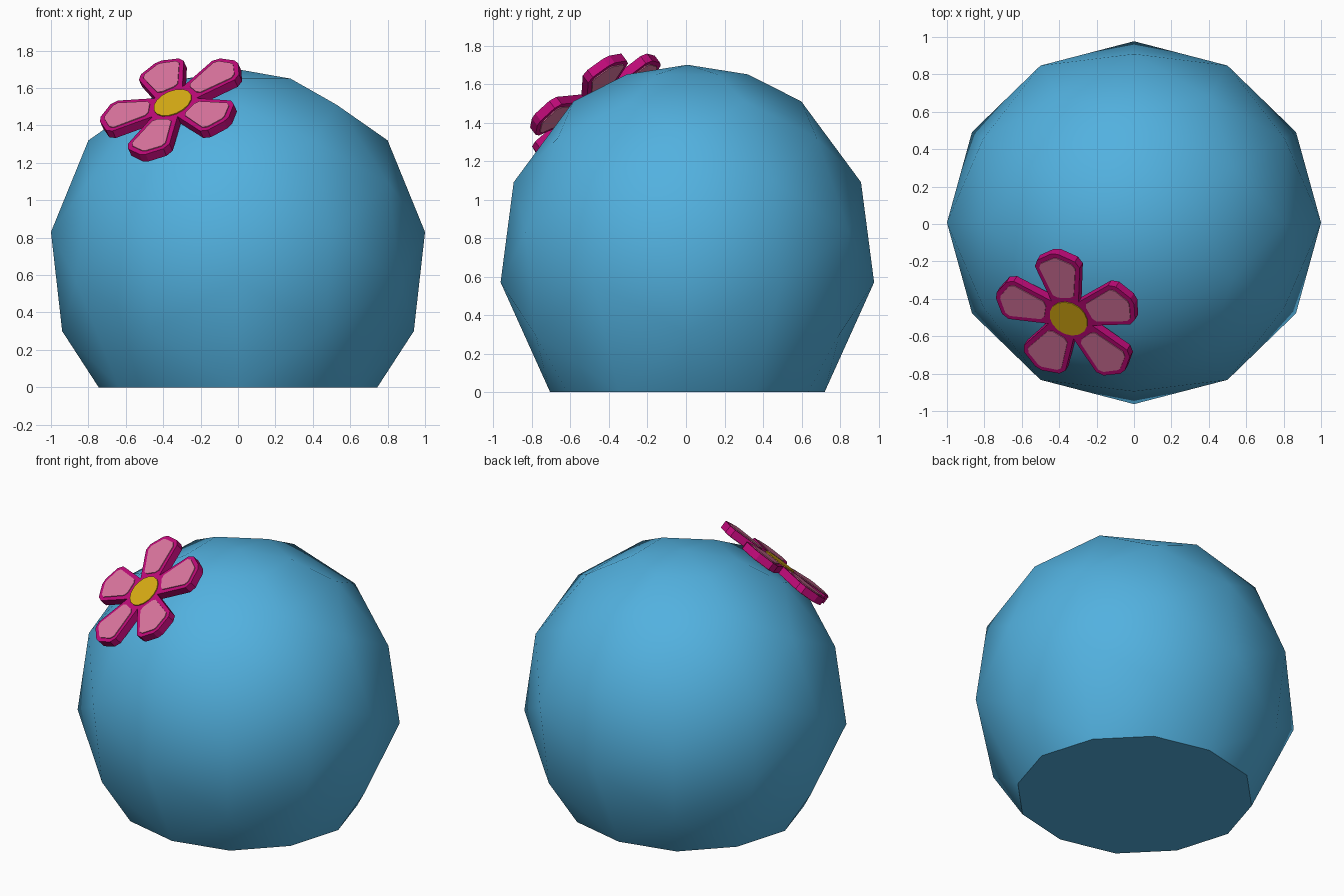
import bpy, bmesh, math
from mathutils import Vector, Matrix

if "Cube" in bpy.data.objects:
    bpy.data.objects.remove(bpy.data.objects["Cube"])


def material(name, rgb):
    m = bpy.data.materials.new(name)
    m.diffuse_color = (*rgb, 1)
    m.use_nodes = True
    m.node_tree.nodes["Principled BSDF"].inputs["Base Color"].default_value = m.diffuse_color
    return m


blue = material("sky blue", (0.085, 0.44, 0.74))
pink = material("petal pink", (0.72, 0.18, 0.35))
magenta = material("magenta rim", (0.52, 0.003, 0.19))
yellow = material("yellow centre", (0.70, 0.42, 0.007))


def finish(bm, name, mat, matrix=None):
    bmesh.ops.recalc_face_normals(bm, faces=bm.faces[:])
    me = bpy.data.meshes.new(name)
    bm.to_mesh(me)
    bm.free()
    ob = bpy.data.objects.new(name, me)
    bpy.context.collection.objects.link(ob)
    me.materials.append(mat)
    if matrix is not None:
        ob.matrix_world = matrix
    return ob


# Body: staggered six-sided rings wrapped in a convex skin, flat underneath
rings = [  # radius, height, angle offset in degrees
    (0.325, 1.65, 30), (0.61, 1.51, 30), (0.80, 1.32, 0), (0.93, 1.09, 30),
    (1.00, 0.83, 0), (1.00, 0.57, 30), (0.94, 0.30, 0),
    (0.745, 0.0, 0), (0.735, 0.0, 30)]
bm = bmesh.new()
bm.verts.new((0, 0.007, 1.70))
for r, z, off in rings:
    for k in range(6):
        a = math.radians(off + 60 * k)
        bm.verts.new((r * math.cos(a), 0.97 * r * math.sin(a) + 0.007, z))
bmesh.ops.convex_hull(bm, input=bm.verts[:])
bmesh.ops.dissolve_limit(bm, angle_limit=0.01, verts=bm.verts[:], edges=bm.edges[:])
body = finish(bm, "body", blue)
bpy.context.view_layer.objects.active = body
body.select_set(True)
bpy.ops.object.shade_smooth_by_angle(angle=math.radians(50))
body.select_set(False)

# Flower frame: lies on the upper front left of the body, one petal along local x
n = Vector((-0.34, -0.56, 0.75)).normalized()
u = Vector((-0.05, 0.30, 0.20))
u = (u - n * u.dot(n)).normalized()
u = Matrix.Rotation(math.radians(3), 3, n) @ u
v = n.cross(u)
frame = Matrix((u, v, n)).transposed().to_4x4()
frame.translation = (-0.34, -0.49, 1.50)
HALF = 0.025


def turned(pts, k):
    a = math.radians(72 * k)
    c, s = math.cos(a), math.sin(a)
    return [(x * c - y * s, x * s + y * c) for x, y in pts]


def plate(bm, pts, z0, z1):
    f = bm.faces.new([bm.verts.new((x, y, z0)) for x, y in pts])
    ext = bmesh.ops.extrude_face_region(bm, geom=[f], use_keep_orig=True)
    top = [g for g in ext["geom"] if isinstance(g, bmesh.types.BMVert)]
    bmesh.ops.translate(bm, vec=(0, 0, z1 - z0), verts=top)


# Flower base: five joined petals
petal = [(0.108, -0.078), (0.33, -0.13), (0.37, -0.11), (0.415, -0.02),
         (0.415, 0.02), (0.37, 0.11), (0.33, 0.13)]
outline = [p for k in range(5) for p in turned(petal, k)]
bm = bmesh.new()
plate(bm, outline, -HALF, HALF)
finish(bm, "flower_base", magenta, frame)

# Pink petal faces inset on both sides
inset = [(0.135, -0.035), (0.135, 0.035), (0.15, 0.06), (0.325, 0.104),
         (0.352, 0.09), (0.39, 0.01), (0.39, -0.01), (0.352, -0.09),
         (0.325, -0.104), (0.15, -0.06)]
bm = bmesh.new()
for k in range(5):
    plate(bm, turned(inset, k), HALF - 0.001, HALF + 0.005)
    plate(bm, turned(inset, k), -HALF - 0.005, -HALF + 0.001)
finish(bm, "petal_faces", pink, frame)

# Flower centre disc
disc = [(0.108 * math.cos(i * math.pi / 8), 0.108 * math.sin(i * math.pi / 8))
        for i in range(16)]
bm = bmesh.new()
plate(bm, disc, HALF - 0.001, HALF + 0.006)
finish(bm, "flower_centre", yellow, frame)
